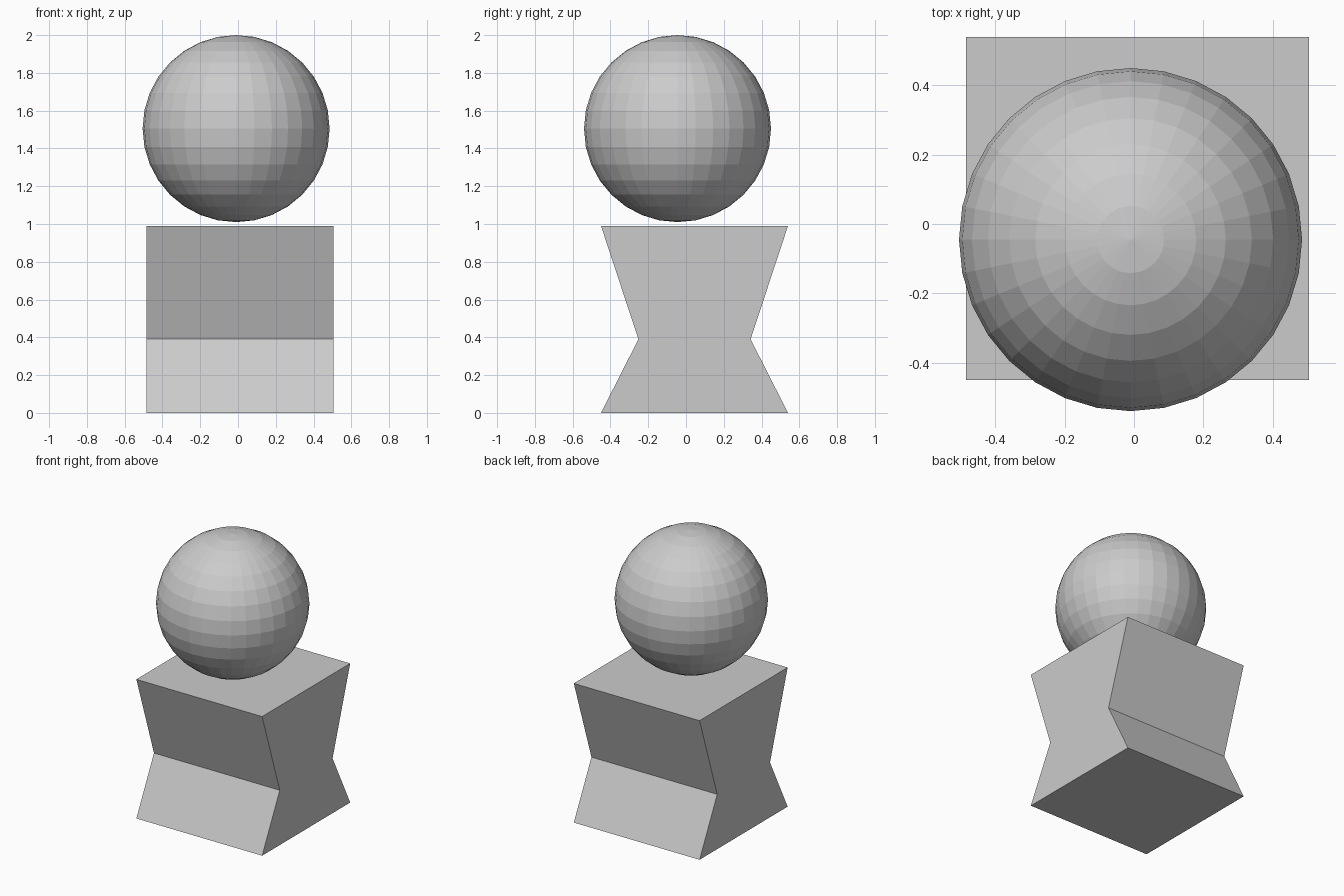
import bpy
import bmesh

cube = bpy.data.objects.get("Cube")
if cube:
    bpy.data.objects.remove(cube, do_unlink=True)

RADIUS = 0.495
OFFSET_X, OFFSET_Y = 0.01, 0.045

# Plain grey shared by both parts
grey = bpy.data.materials.new("plain grey")
grey.use_nodes = True
colour = (0.6, 0.6, 0.6, 1)
grey.diffuse_color = colour
grey.node_tree.nodes["Principled BSDF"].inputs["Base Color"].default_value = colour


def add_object(name, bm, location):
    bmesh.ops.recalc_face_normals(bm, faces=bm.faces)
    mesh = bpy.data.meshes.new(name)
    bm.to_mesh(mesh)
    bm.free()
    mesh.materials.append(grey)
    obj = bpy.data.objects.new(name, mesh)
    obj.location = location
    bpy.context.collection.objects.link(obj)
    return obj


# Pinched pedestal: a waisted side profile, mirrored in y and extruded along x
half_profile = [(RADIUS, 0), (0.297, 0.39), (RADIUS, 2 * RADIUS)]
profile = half_profile + [(-y, z) for y, z in reversed(half_profile)]
bm = bmesh.new()
side = bm.faces.new([bm.verts.new((-RADIUS, y, z)) for y, z in profile])
extruded = bmesh.ops.extrude_face_region(bm, geom=[side], use_keep_orig=True)
moved = [v for v in extruded["geom"] if isinstance(v, bmesh.types.BMVert)]
bmesh.ops.translate(bm, verts=moved, vec=(2 * RADIUS, 0, 0))
add_object("pinched_pedestal", bm, (OFFSET_X, OFFSET_Y, 0))

# Faceted ball floating just above the pedestal
bm = bmesh.new()
bmesh.ops.create_uvsphere(bm, u_segments=32, v_segments=16, radius=RADIUS)
add_object("faceted_ball", bm, (-OFFSET_X, -OFFSET_Y, 2 - RADIUS))
